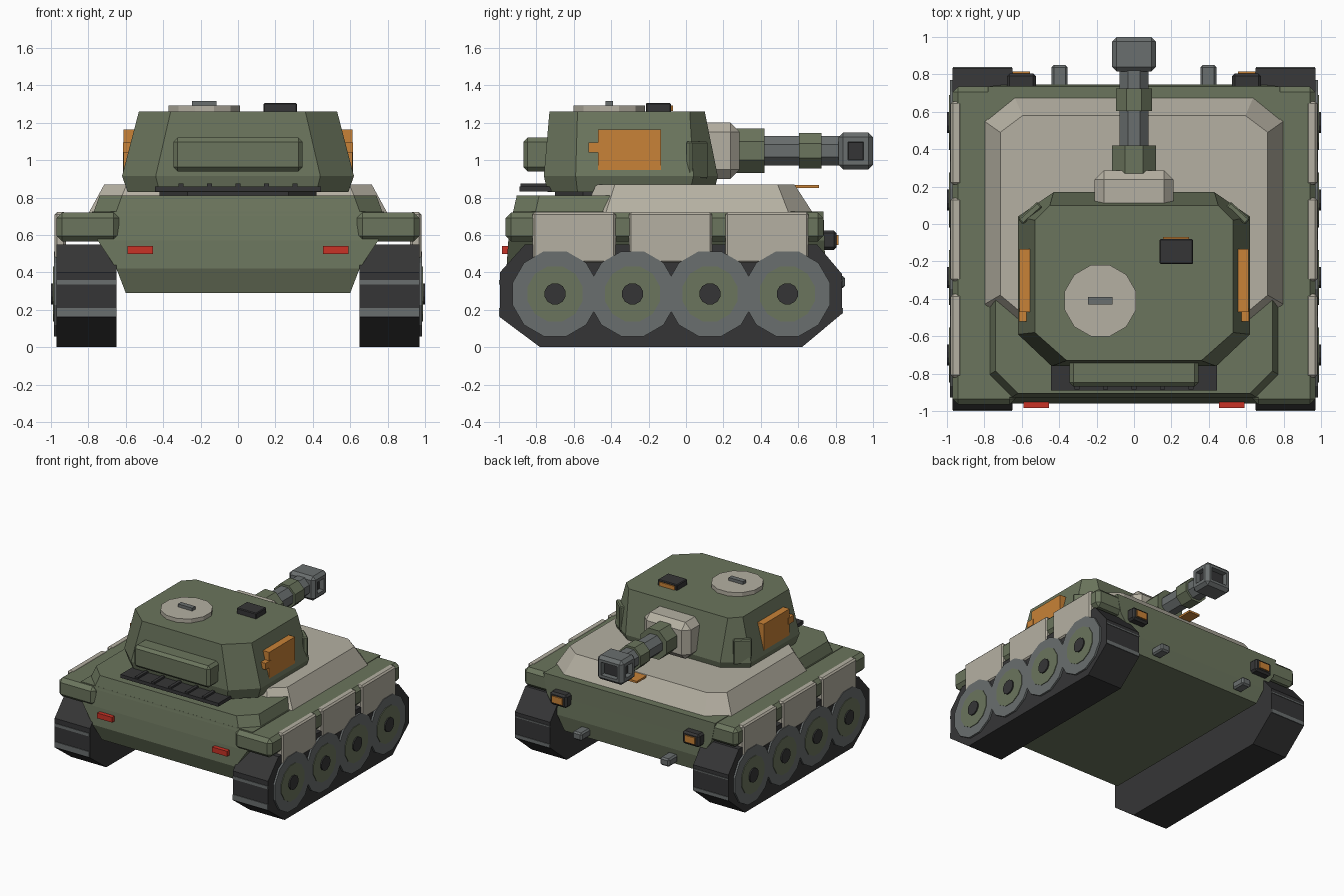
import bpy, bmesh, math
from mathutils import Matrix, Vector

cube = bpy.data.objects.get("Cube")
if cube:
    bpy.data.objects.remove(cube)


def material(name, r, g, b):
    m = bpy.data.materials.new(name)
    m.use_nodes = True
    m.diffuse_color = (r, g, b, 1)
    m.node_tree.nodes["Principled BSDF"].inputs["Base Color"].default_value = (r, g, b, 1)
    return m


GREEN = material("olive green", .147, .178, .109)
BEIGE = material("sand beige", .462, .434, .361)
GREY = material("steel grey", .144, .158, .158)
DARK = material("dark rubber", .036, .036, .037)
ORANGE = material("amber orange", .578, .223, .038)
RED = material("lamp red", .578, .032, .019)


def finish(name, bm, *mats):
    bmesh.ops.recalc_face_normals(bm, faces=bm.faces[:])
    me = bpy.data.meshes.new(name)
    bm.to_mesh(me)
    bm.free()
    for m in mats:
        me.materials.append(m)
    ob = bpy.data.objects.new(name, me)
    bpy.context.collection.objects.link(ob)
    return ob


def box_mesh(x, y, z, bevel=0):
    """Box between (low, high) pairs, with optional chamfered edges."""
    bm = bmesh.new()
    bmesh.ops.create_cube(bm, size=1)
    for v in bm.verts:
        v.co = [(lo + hi) / 2 + c * (hi - lo) for c, (lo, hi) in zip(v.co, (x, y, z))]
    if bevel:
        bmesh.ops.bevel(bm, geom=bm.edges[:], offset=bevel, segments=1,
                        profile=.5, affect='EDGES')
    return bm


def box(name, mat, x, y, z, bevel=0):
    return finish(name, box_mesh(x, y, z, bevel), mat)


def loft(name, mat, rings):
    """Skin a stack of matching outlines and cap both ends."""
    bm = bmesh.new()
    loops = [[bm.verts.new(p) for p in ring] for ring in rings]
    n = len(loops[0])
    for a, b in zip(loops, loops[1:]):
        for i in range(n):
            j = (i + 1) % n
            bm.faces.new((a[i], a[j], b[j], b[i]))
    bm.faces.new(loops[0])
    bm.faces.new(loops[-1])
    return finish(name, bm, mat)


def octagon(z, hx, y0, y1, rear, front):
    """Symmetric plan outline with chamfered rear and front corners."""
    (rx, ry), (fx, fy) = rear, front
    half = [(hx - rx, y0), (hx, y0 + ry), (hx, y1 - fy), (hx - fx, y1)]
    return [(x, y, z) for x, y in half] + [(-x, y, z) for x, y in reversed(half)]


def rect(z, hx, y0, y1):
    return [(-hx, y0, z), (hx, y0, z), (hx, y1, z), (-hx, y1, z)]


def disc(name, mat, centre, radius, depth, axis, sides=12):
    bm = bmesh.new()
    turn = Vector((0, 0, 1)).rotation_difference(Vector(axis)).to_matrix().to_4x4()
    spin = Matrix.Rotation(math.pi / sides, 4, 'Z')
    bmesh.ops.create_cone(bm, cap_ends=True, segments=sides, radius1=radius,
                          radius2=radius, depth=depth,
                          matrix=Matrix.Translation(centre) @ turn @ spin)
    return finish(name, bm, mat)


# Hull
loft("hull", GREEN, [rect(.29, .60, -.91, .72), rect(.42, .65, -.96, .745),
                     rect(.57, .75, -.95, .74), rect(.725, .78, -.925, .735)])
loft("rear_deck", GREEN, [octagon(.70, .78, -.93, -.3, (.12, .12), (.05, .05)),
                          octagon(.81, .74, -.905, -.3, (.12, .12), (.05, .05))])
loft("upper_hull", BEIGE, [octagon(.715, .80, -.55, .68, (.14, .12), (.16, .13)),
                           octagon(.87, .715, -.48, .58, (.12, .10), (.12, .09))])
box("deck_marker", ORANGE, (-.05, .05), (.58, .71), (.85, .866))

# Running gear, mirrored on both sides
TRACK = [(-.78, 0), (-.995, .16), (-.995, .40), (-.86, .55),
         (.70, .55), (.835, .39), (.835, .18), (.62, 0)]
for side, s in (("left", 1), ("right", -1)):
    def span(a, b):
        return tuple(sorted((a * s, b * s)))

    loft(side + "_track", DARK, [[(x * s, y, z) for y, z in TRACK] for x in (.65, .97)])
    for z0, z1 in ((.165, .21), (.335, .36)):
        box(side + "_rear_tread", GREY, span(.652, .968), (-1, -.98), (z0, z1))
        box(side + "_front_tread", GREY, span(.652, .968), (.82, .84), (z0 + .015, z1))
    box(side + "_fender", GREEN, span(.635, .97), (-.965, .735), (.565, .72), .03)
    for y in (-.82, -.305, .21):
        box(side + "_skirt", BEIGE, span(.92, .98), (y, y + .445), (.45, .722), .012)
    for i in range(4):
        y = -.70 + i * .414
        disc(side + "_tyre", GREY, (.935 * s, y, .285), .235, .10, (s, 0, 0))
        disc(side + "_wheel_disc", GREEN, (.94 * s, y, .285), .152, .10, (s, 0, 0))
        disc(side + "_hub", DARK, (.95 * s, y, .285), .058, .10, (s, 0, 0))

    # Lamps and tow hooks
    box(side + "_headlamp", DARK, span(.525, .68), (.72, .805), (.52, .625), .015)
    box(side + "_headlamp_lens", ORANGE, span(.555, .65), (.79, .815), (.545, .6))
    box(side + "_tail_lamp", RED, span(.455, .59), (-.985, -.94), (.497, .54))
    box(side + "_tow_hook", GREY, span(.355, .44), (.73, .85), (.315, .38), .012)

    # Turret side panels and cheek plates
    box(side + "_panel", ORANGE, span(.55, .613), (-.47, -.135), (.947, 1.163))
    box(side + "_panel_latch", ORANGE, span(.55, .616), (-.522, -.45), (1.04, 1.093))
    plate = box(side + "_cheek_plate", GREEN, (-.07, .07), (-.02, .02), (-.1, .1), .008)
    plate.matrix_world = (Matrix.Translation((.555 * s, .058, 1.0))
                          @ Matrix.Rotation(-s * math.radians(42), 4, 'Z'))

# Turret
loft("turret_ring", DARK, [octagon(z, .42, -.7, .1, (.15, .15), (.15, .15))
                           for z in (.80, .84)])
loft("turret", GREEN, [octagon(.83, .59, -.74, .15, (.17, .16), (.18, .13)),
                       octagon(.915, .62, -.76, .17, (.18, .17), (.19, .13)),
                       octagon(1.26, .53, -.73, .10, (.17, .15), (.08, .08))])
box("bustle_box", GREEN, (-.345, .345), (-.87, -.70), (.94, 1.12), .022)
box("rear_rack", DARK, (-.445, .445), (-.89, -.70), (.832, .86))
for i in range(5):
    x = (i - 2) * .152
    box("rack_rib", DARK, (x - .013, x + .013), (-.885, -.72), (.855, .875))

# Roof fittings
disc("hatch", BEIGE, (-.18, -.41, 1.27), .197, .045, (0, 0, 1))
box("hatch_handle", GREY, (-.245, -.115), (-.43, -.39), (1.28, 1.317))
box("periscope", DARK, (.137, .315), (-.215, -.08), (1.25, 1.305), .006)
box("periscope_lens", ORANGE, (.155, .295), (-.1, -.07), (1.262, 1.293))

# Gun
box("mantlet", BEIGE, (-.21, .21), (.0, .287), (.9, 1.2), .05)
for name, mat, r, y0, y1 in (("gun_collar", GREEN, .128, .25, .42),
                             ("gun_barrel", GREY, .085, .3, .85),
                             ("barrel_sleeve", GREEN, .103, .605, .725)):
    disc(name, mat, (0, (y0 + y1) / 2, 1.05), r, y1 - y0, (0, 1, 0), 8)

# Muzzle brake with recessed bore and side ports
bm = box_mesh((-.118, .118), (.815, 1), (.95, 1.148), .025)
bm.normal_update()
ports = [f for f in bm.faces if f.normal.y > .99 or abs(f.normal.x) > .99]
for f in ports:
    rim = .03 if f.normal.y > .9 else .037
    bmesh.ops.inset_individual(bm, faces=[f], thickness=rim)
    bmesh.ops.inset_individual(bm, faces=[f], thickness=.002, depth=-.04)
    f.material_index = 1
finish("muzzle_brake", bm, GREY, DARK)
